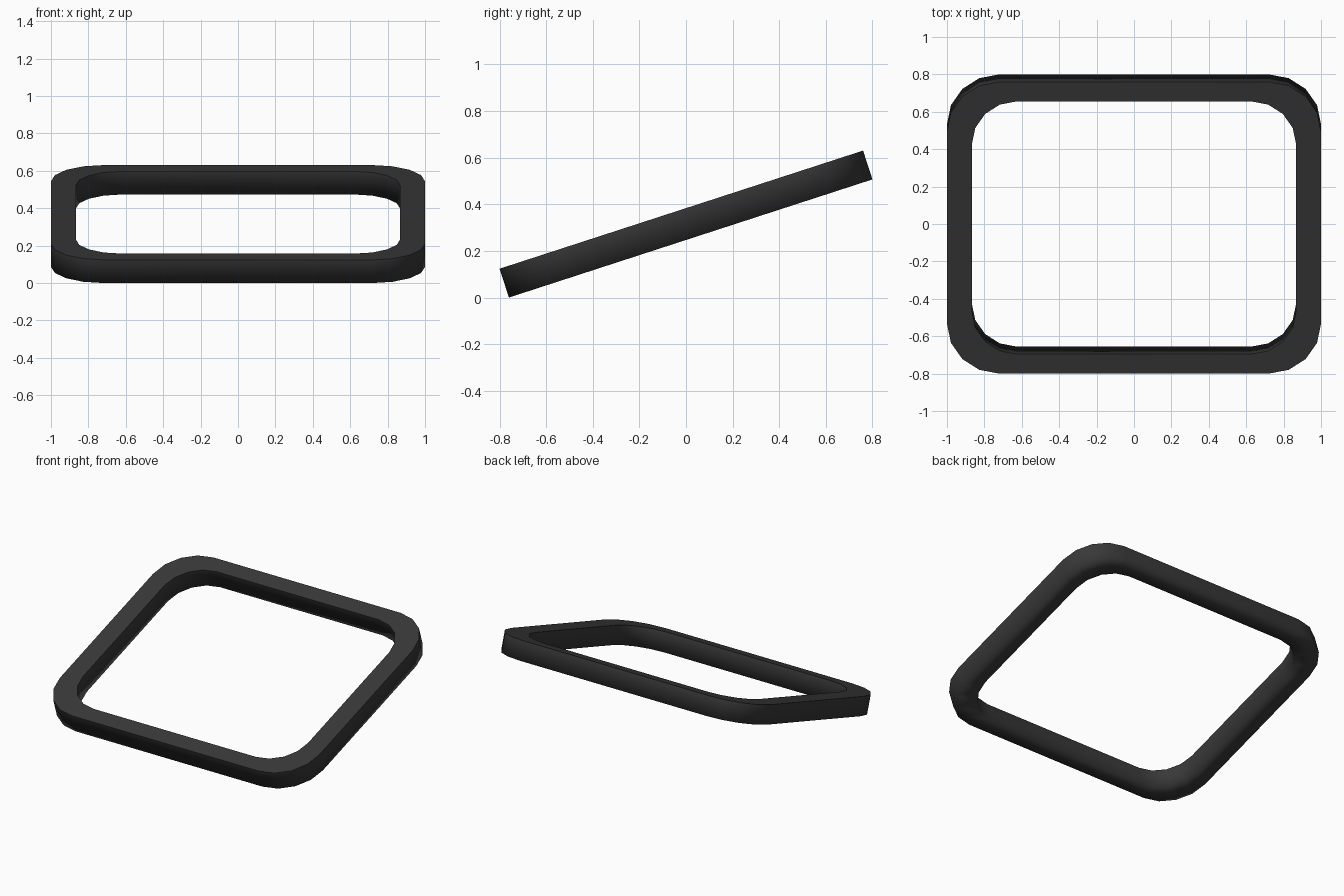
import bpy, bmesh, math
from mathutils import Matrix

if "Cube" in bpy.data.objects:
    bpy.data.objects.remove(bpy.data.objects["Cube"])

HX, HY, T, R, INNER, TILT = 1.0, 0.82, 0.13, 0.28, 0.867, math.radians(18)


def rounded_rect(hx, hy, r, steps=4):
    """Counter-clockwise rounded rectangle outline."""
    pts = []
    for i, (sx, sy) in enumerate(((1, 1), (-1, 1), (-1, -1), (1, -1))):
        for k in range(steps + 1):
            a = math.pi / 2 * (i + k / steps)
            pts.append((sx * (hx - r) + r * math.cos(a), sy * (hy - r) + r * math.sin(a)))
    return pts


# Tilted frame: outer and inner outlines joined into a square-section ring
outline = rounded_rect(HX, HY, R)
bm = bmesh.new()
rings = [[bm.verts.new((x * s, y * s, z)) for x, y in outline]
         for s, z in ((1, -T / 2), (1, T / 2), (INNER, T / 2), (INNER, -T / 2))]
n = len(outline)
for r in range(4):
    a, b = rings[r], rings[(r + 1) % 4]
    for i in range(n):
        j = (i + 1) % n
        face = bm.faces.new((a[i], a[j], b[j], b[i]))
        face.smooth = True

# Crisp rim around the flat top, soft shading everywhere else
for ring in rings[1:3]:
    for i in range(n):
        bm.edges.get((ring[i], ring[(i + 1) % n])).smooth = False

# Tilt the frame up at the back and stand it on the ground
bm.transform(Matrix.Rotation(TILT, 4, 'X'))
low = min(v.co.z for v in bm.verts)
bmesh.ops.translate(bm, verts=bm.verts, vec=(0, 0, -low))
bmesh.ops.recalc_face_normals(bm, faces=bm.faces)
mesh = bpy.data.meshes.new("tilted_frame")
bm.to_mesh(mesh)
bm.free()

frame = bpy.data.objects.new("tilted_frame", mesh)
bpy.context.collection.objects.link(frame)

# Dark finish
mat = bpy.data.materials.new("dark_finish")
mat.diffuse_color = (0.04, 0.04, 0.04, 1)
mat.use_nodes = True
mat.node_tree.nodes["Principled BSDF"].inputs["Base Color"].default_value = mat.diffuse_color
mesh.materials.append(mat)
